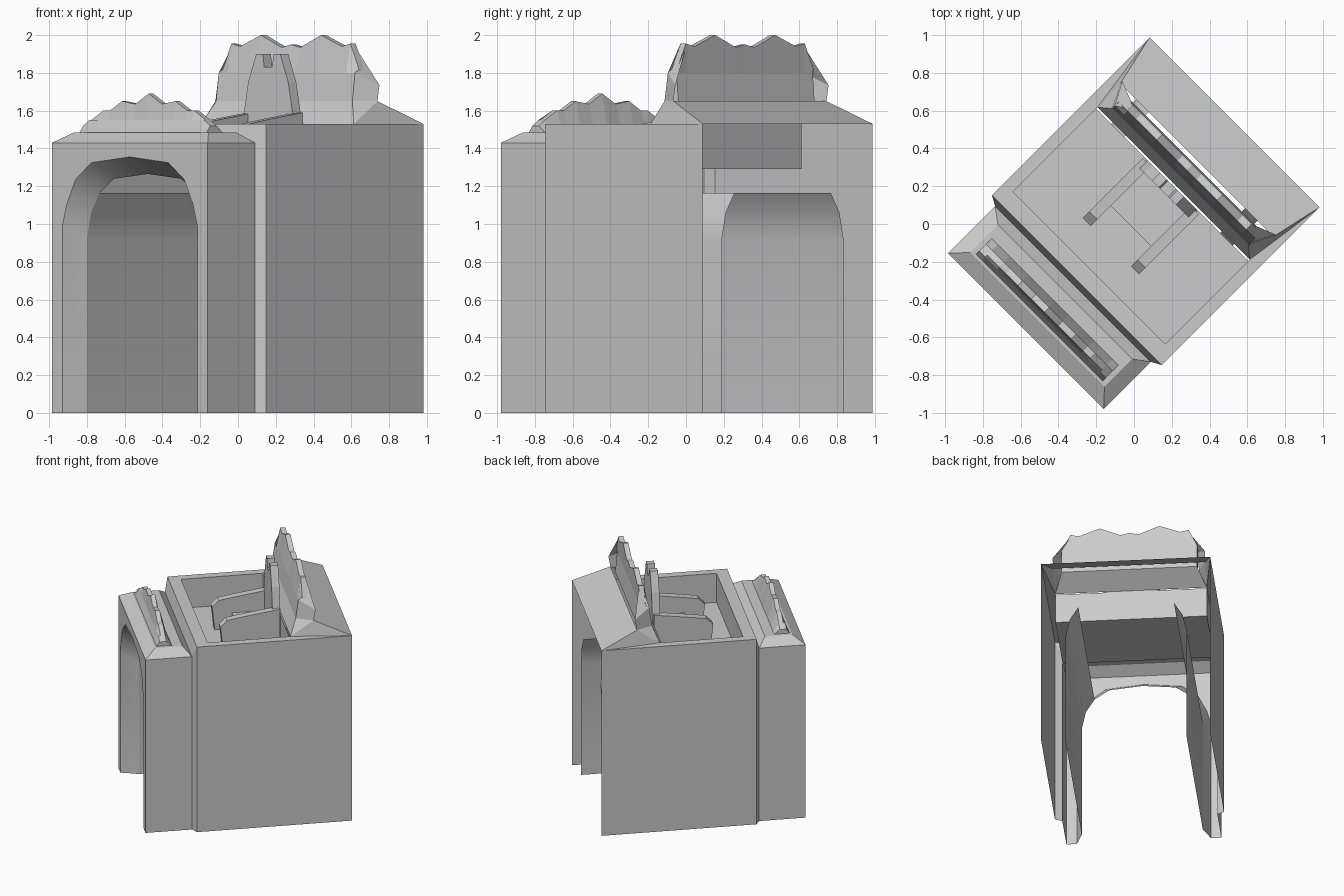
import bpy, bmesh, math
from mathutils import Matrix

cube = bpy.data.objects.get("Cube")
if cube:
    bpy.data.objects.remove(cube, do_unlink=True)

stone = bpy.data.materials.new("grey_stone")
stone.use_nodes = True
stone.diffuse_color = (.6, .6, .6, 1)
stone.node_tree.nodes["Principled BSDF"].inputs["Base Color"].default_value = (.6, .6, .6, 1)

# The gate is built along its own axes, then turned to stand on the diagonal
TURN = Matrix.Rotation(-math.pi / 4, 4, "Z") @ Matrix.Translation((-.004, 0, 0))
FLOOR, EAVE, LEDGE, RIM = 1.29, 1.43, 1.485, 1.53


def flip(points):
    return [(-x, y, z) for x, y, z in reversed(points)]


def build(name, faces, mirror=False, smooth=False):
    bm = bmesh.new()
    for pts in faces + ([flip(f) for f in faces] if mirror else []):
        bm.faces.new([bm.verts.new(p) for p in pts])
    bmesh.ops.remove_doubles(bm, verts=bm.verts, dist=.0005)
    bmesh.ops.recalc_face_normals(bm, faces=bm.faces)
    bm.transform(TURN)
    mesh = bpy.data.meshes.new(name)
    bm.to_mesh(mesh)
    bm.free()
    mesh.materials.append(stone)
    obj = bpy.data.objects.new(name, mesh)
    bpy.context.collection.objects.link(obj)
    if smooth:
        bpy.ops.object.select_all(action="DESELECT")
        obj.select_set(True)
        bpy.context.view_layer.objects.active = obj
        bpy.ops.object.shade_smooth_by_angle(angle=math.radians(40))
    return obj


def loft(a, b, closed=False):
    n = len(a)
    return [[a[i], a[(i + 1) % n], b[(i + 1) % n], b[i]]
            for i in range(n if closed else n - 1)]


def prism(a, b):
    return loft(a, b, True) + [a, b]


def rect(x, front, back, z):
    return [(-x, front, z), (x, front, z), (x, back, z), (-x, back, z)]


def symmetric(half):
    """Complete a right-hand list that ends on the centre line."""
    return half + [(-x, z) for x, z in reversed(half[:-1])]


def at_depth(profile, y):
    return [(x, y, z) for x, z in profile]


# Outer walls with a chamfered step from the porch to the main block
W, P = .636, .583
FRONT, STEP, MAIN, BACK = -.806, -.453, -.424, .757
plan = [(P, FRONT, EAVE), (P, STEP, EAVE), (W, MAIN, RIM), (W, BACK, RIM)]
build("outer_walls", loft([(x, y, 0) for x, y, z in plan], plan), mirror=True)

# Porch front with its arch, splayed lip and the passage walls
arch = symmetric([(.505, 0), (.505, .99), (.474, 1.1), (.407, 1.235), (.287, 1.325), (0, 1.355)])
inner = symmetric([(.455, 0), (.455, .92), (.425, 1.06), (.36, 1.165), (.25, 1.24), (0, 1.265)])
build("porch_front", [at_depth(arch + [(-P, 0), (-P, EAVE), (P, EAVE), (P, 0)], FRONT)])
build("arch_lip", loft(at_depth(arch, FRONT), at_depth(inner, -.672)), smooth=True)
build("passage_walls", loft(at_depth(inner[:4], -.672), at_depth(inner[:4], .72)),
      mirror=True, smooth=True)

# Porch roof with hipped edges
porch_top = rect(.503, -.72, -.511, LEDGE)
build("porch_roof", loft(rect(P, FRONT, STEP, EAVE), porch_top, True) + [porch_top])

# Rim of the main block and the sunken floor
pit = rect(.57, -.332, .29, RIM)
floor = rect(.57, -.332, .29, FLOOR)
build("rim_front", [
    [(-P, STEP, EAVE), (P, STEP, EAVE), (W, MAIN, RIM), (-W, MAIN, RIM)],
    [(-W, MAIN, RIM), (W, MAIN, RIM), pit[1], pit[0]]])
build("rim_sides", [[(W, MAIN, RIM), (W, BACK, RIM), (.57, .3, RIM), pit[1]]], mirror=True)
build("sunken_floor", loft(floor, pit, True) + [floor])

# Sloped back roof and its hips
ridge = (.573, .475, 1.65)
build("back_roof", [[(-W, BACK, RIM), (W, BACK, RIM), ridge, flip([ridge])[0]]])
build("roof_hips", [[(W, BACK, RIM), ridge, (.57, .3, RIM)]], mirror=True)


def crest(name, half, section, foot):
    """Wavy-topped wall; section gives (depth, height), None meaning the skyline."""
    columns = []
    for x, top in symmetric(half):
        columns.append([(x * (foot if i == 0 else 1), y, top if z is None else min(z, top))
                        for i, (y, z) in enumerate(section)])
    faces = [columns[0], columns[-1]]
    for a, b in zip(columns, columns[1:]):
        faces += loft(a, b, True)
    return build(name, faces)


# Tall rear crest with swept side wings
crest("rear_crest",
      [(.51, 1.82), (.445, 1.955), (.38, 1.94), (.225, 2), (.07, 1.935), (0, 1.95)],
      [(.3, RIM), (.35, 1.65), (.37, 1.8), (.4, None), (.44, None), (.435, 1.8), (.45, 1.63)],
      1.118)
inside = [(.57, .3, RIM), (.515, .35, 1.65), (.51, .37, 1.8), (.445, .41, 1.95)]
outside = [ridge, ridge, (.573, .49, 1.735), (.46, .446, 1.91)]
wing = loft(inside, outside)
wing[0] = [inside[0], inside[1], ridge]
build("crest_wings", wing, mirror=True)

# Low crest on the porch
crest("porch_crest",
      [(.475, 1.52), (.43, 1.55), (.34, 1.6), (.29, 1.6), (.2, 1.65), (.1, 1.635), (0, 1.69)],
      [(-.705, LEDGE), (-.68, 1.55), (-.665, None), (-.63, None), (-.587, LEDGE)], 1)

# Seat: notched tapering back, two arms and the bench
back = symmetric([(.19, FLOOR), (.19, 1.55), (.15, 1.75), (.09, 1.9), (.04, 1.9), (.03, 1.83), (0, 1.83)])
build("seat_back", prism(at_depth(back, .23), at_depth(back, .29)))
arm = [(.28, FLOOR), (.28, 1.59), (0, 1.55), (-.12, RIM), (-.17, 1.48), (-.15, FLOOR)]
build("seat_arms", prism([(.15, y, z) for y, z in arm], [(.21, y, z) for y, z in arm]), mirror=True)
build("seat_bench", prism(rect(.15, -.02, .24, FLOOR), rect(.15, -.02, .24, 1.42)))
